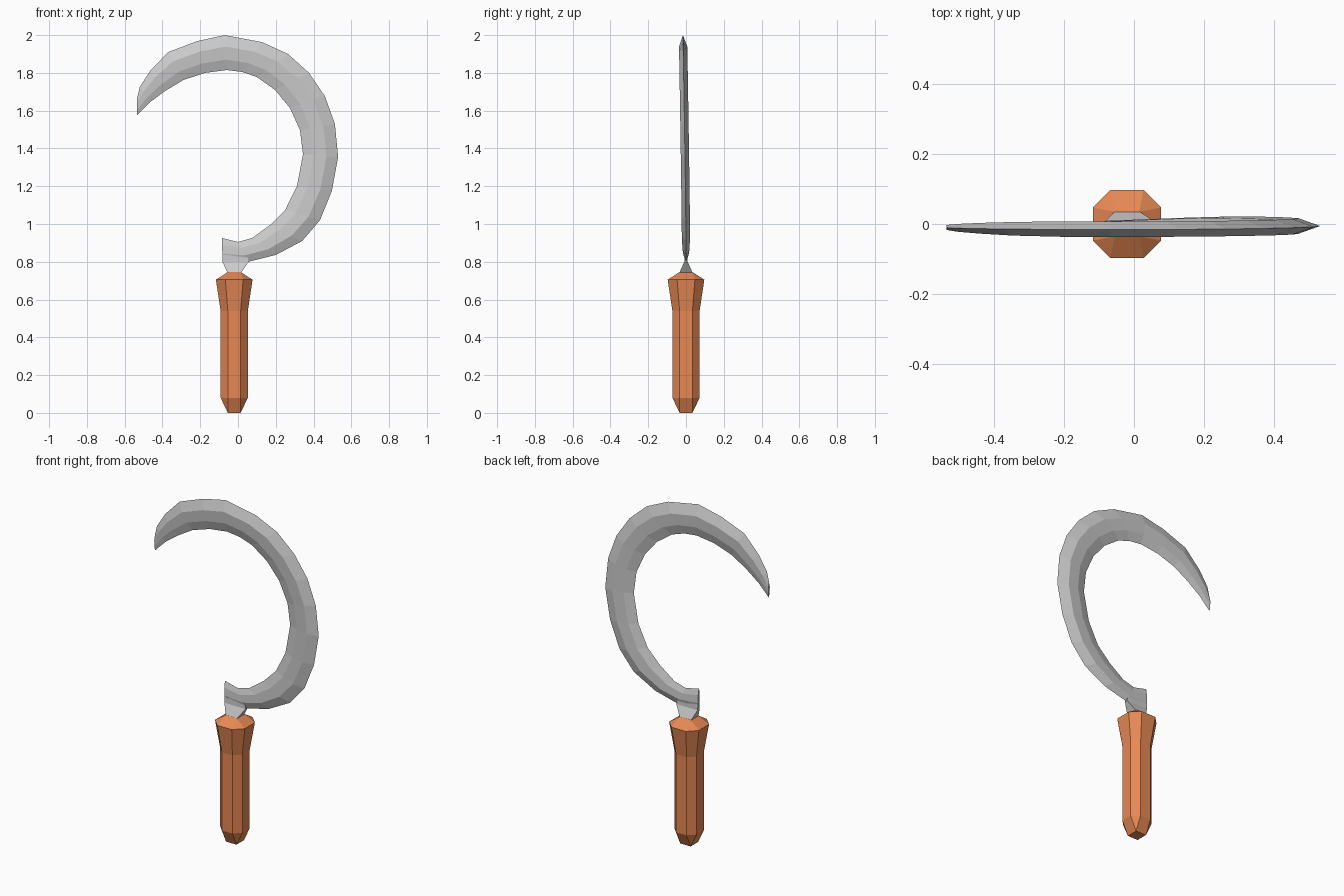
import bpy

if "Cube" in bpy.data.objects:
    bpy.data.objects.remove(bpy.data.objects["Cube"])

CX = -0.02  # handle axis


def loft(name, rings, colour=None):
    """Skin equal-length vertex rings, cap both ends, merge doubled corners."""
    n = len(rings[0])
    verts = [v for r in rings for v in r]
    faces = [(i * n + j, i * n + (j + 1) % n, (i + 1) * n + (j + 1) % n, (i + 1) * n + j)
             for i in range(len(rings) - 1) for j in range(n)]
    faces += [tuple(reversed(range(n))), tuple(range(len(verts) - n, len(verts)))]
    bm = bmesh.new()
    bv = [bm.verts.new(v) for v in verts]
    for f in faces:
        bm.faces.new([bv[i] for i in f])
    bmesh.ops.remove_doubles(bm, verts=bm.verts, dist=1e-4)
    bmesh.ops.recalc_face_normals(bm, faces=bm.faces)
    me = bpy.data.meshes.new(name)
    bm.to_mesh(me)
    bm.free()
    ob = bpy.data.objects.new(name, me)
    bpy.context.collection.objects.link(ob)
    if colour:
        mat = bpy.data.materials.new(name + "_colour")
        mat.diffuse_color = colour
        mat.use_nodes = True
        mat.node_tree.nodes["Principled BSDF"].inputs["Base Color"].default_value = mat.diffuse_color
        me.materials.append(mat)
    return ob


import bmesh


def octagon(z, h, f):
    """Chamfered square: half width h, half flat f (f = h gives a square)."""
    pts = [(h, -f), (h, f), (f, h), (-f, h), (-h, f), (-h, -f), (-f, -h), (f, -h)]
    return [(CX + x, y, z) for x, y in pts]


# Wooden handle: octagonal grip, flared collar, square ends
loft("handle", [octagon(*r) for r in [
    (0, 0.034, 0.034), (0.08, 0.072, 0.034), (0.54, 0.072, 0.034),
    (0.705, 0.097, 0.047), (0.745, 0.035, 0.035)]], (0.8, 0.25, 0.09, 1))


# Neck: square at the handle, flattening into the blade
def rect(z, x0, x1, y):
    return [(x0, -y, z), (x1, -y, z), (x1, y, z), (x0, y, z)]


loft("neck", [rect(0.74, CX - 0.035, CX + 0.035, 0.036),
              rect(0.80, -0.082, 0.056, 0.009),
              rect(0.835, -0.083, 0.05, 0.008)])

# Blade: outer edge (x, z), inner edge (x, z) at each station
stations = [
    (-0.082, 0.80, -0.085, 0.926), (0.056, 0.80, 0.0, 0.905),
    (0.20, 0.836, 0.075, 0.926), (0.34, 0.91, 0.17, 0.995),
    (0.434, 1.02, 0.25, 1.075), (0.497, 1.175, 0.312, 1.20),
    (0.53, 1.355, 0.344, 1.37), (0.513, 1.53, 0.328, 1.497),
    (0.46, 1.677, 0.275, 1.614), (0.376, 1.80, 0.196, 1.71),
    (0.265, 1.90, 0.10, 1.778), (0.127, 1.963, 0.022, 1.805),
    (-0.07, 2.0, -0.06, 1.815), (-0.217, 1.968, -0.175, 1.80),
    (-0.37, 1.91, -0.29, 1.762), (-0.466, 1.81, -0.386, 1.704),
    (-0.52, 1.725, -0.466, 1.645), (-0.534, 1.667, -0.534, 1.577)]


def blade_ring(i, s):
    ox, oz, ix, iz = s
    t = i / (len(stations) - 1)
    half = min(0.009 + 0.08 * t, 0.022, 0.007 + 0.07 * (1 - t))
    ring = []
    for f, side in [(0, 0), (0.33, 1), (0.7, 1), (1, 0), (0.7, -1), (0.33, -1)]:
        x, z = ox + (ix - ox) * f, oz + (iz - oz) * f
        lean = -0.016 * max(0, (z - 0.9) / 1.1) ** 1.2
        ring.append((x, lean + side * half * (0.8 if f == 0.7 else 1), z))
    return ring


loft("blade", [blade_ring(i, s) for i, s in enumerate(stations)])
